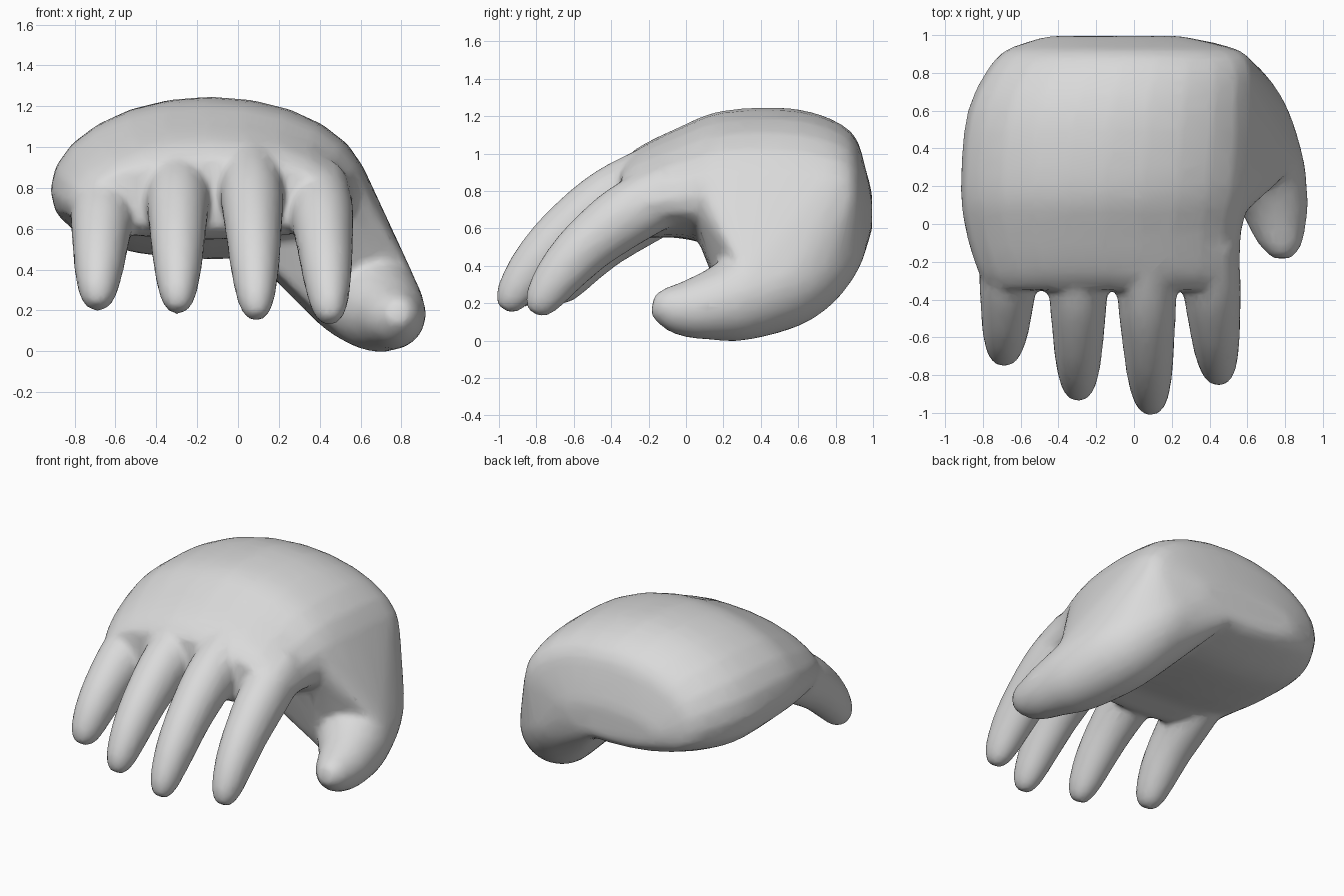
import bpy
import bmesh
import math
from mathutils import Vector

cube = bpy.data.objects.get("Cube")
if cube:
    bpy.data.objects.remove(cube, do_unlink=True)

SIDES = 24
ANGLES = [math.tau * i / SIDES for i in range(SIDES)]
bm = bmesh.new()


def refine(rows, steps=4):
    """Smoothly fill in extra rows between the given ones."""
    rows = [Vector(r) for r in rows]
    out = []
    for i in range(len(rows) - 1):
        a, b = rows[i], rows[i + 1]
        before, after = rows[max(i - 1, 0)], rows[min(i + 2, len(rows) - 1)]
        for k in range(steps):
            t = k / steps
            out.append(0.5 * (2 * a + (b - before) * t
                              + (2 * before - 5 * a + 4 * b - after) * t ** 2
                              + (3 * a - before - 3 * b + after) * t ** 3))
    return out + [rows[-1]]


def loft(rings):
    """Skin a row of point rings and close both ends."""
    loops = [[bm.verts.new(p) for p in ring] for ring in rings]
    for a, b in zip(loops, loops[1:]):
        for i in range(SIDES):
            j = (i + 1) % SIDES
            bm.faces.new((a[i], a[j], b[j], b[i]))
    bm.faces.new(loops[0][::-1])
    bm.faces.new(loops[-1])


def palm_ring(y, cx, half_width, z, up, down):
    """Domed oval above the middle, flatter and squarer below it."""
    ring = []
    for a in ANGLES:
        s = math.sin(a)
        h = s * up if s > 0 else -abs(s) ** 0.72 * down
        ring.append(Vector((cx + math.cos(a) * half_width, y, z + h)))
    return ring


def tube_rings(rows, depth=1.0):
    """Rings across a path of (x, y, z, radius), deeper or shallower if wanted."""
    points = [Vector(r[:3]) for r in rows]
    rings = []
    for i, p in enumerate(points):
        d = (points[min(i + 1, len(points) - 1)] - points[max(i - 1, 0)]).normalized()
        u = d.cross(Vector((0, 0, 1))).normalized()
        v = u.cross(d) * depth
        rings.append([p + (u * math.cos(a) + v * math.sin(a)) * rows[i][3] for a in ANGLES])
    return rings


def finger(base, tip):
    """Curled finger that tapers to a blunt tip."""
    base, tip = Vector(base), Vector(tip)
    span = tip - base
    bend = base + Vector((span.x * 0.6, span.y * 0.69, span.z * 0.35))
    rows = []
    for t, r in ((0, 0.15), (0.25, 0.155), (0.5, 0.138), (0.7, 0.122),
                 (0.86, 0.1), (0.95, 0.075), (1, 0.04)):
        p = base * (1 - t) ** 2 + bend * 2 * t * (1 - t) + tip * t * t
        rows.append((*p, r))
    loft(tube_rings(refine(rows), 1.1))


# Palm, from the wrist end to the knuckles
palm = [palm_ring(*r) for r in refine((
    (0.995, -0.1, 0.34, 0.69, 0.09, 0.11),
    (0.965, -0.09, 0.47, 0.71, 0.19, 0.17),
    (0.88, -0.06, 0.67, 0.75, 0.37, 0.25),
    (0.6, -0.12, 0.76, 0.78, 0.457, 0.33),
    (0.2, -0.15, 0.77, 0.79, 0.44, 0.29),
    (-0.05, -0.16, 0.73, 0.76, 0.375, 0.21),
    (-0.26, -0.135, 0.69, 0.73, 0.3, 0.18),
    (-0.35, -0.13, 0.63, 0.72, 0.22, 0.11),
))]
loft(palm)

# Four fingers
for base, tip in (
    ((-0.655, -0.08, 0.76), (-0.69, -0.705, 0.215)),
    ((-0.295, -0.1, 0.87), (-0.295, -0.895, 0.2)),
    ((0.06, -0.13, 0.9), (0.09, -0.97, 0.165)),
    ((0.395, -0.08, 0.8), (0.45, -0.81, 0.145)),
):
    finger(base, tip)

# Thumb, curling forward from the heel of the palm
thumb = tube_rings(refine((
    (0.28, 0.76, 0.62, 0.22), (0.42, 0.7, 0.49, 0.25), (0.56, 0.54, 0.335, 0.26),
    (0.68, 0.28, 0.225, 0.23), (0.74, 0.12, 0.185, 0.185), (0.765, -0.01, 0.17, 0.15),
    (0.78, -0.11, 0.18, 0.11), (0.78, -0.18, 0.19, 0.055),
)))
loft(thumb)

# Web of flesh that joins the thumb base to the near side of the palm
web = [bm.verts.new(p) for ring in palm[:19] for p in ring if p.x > 0]
web += [bm.verts.new(p) for ring in thumb[:13] for p in ring]
bmesh.ops.convex_hull(bm, input=web)
bmesh.ops.delete(bm, geom=[v for v in web if not v.link_faces], context='VERTS')

bmesh.ops.recalc_face_normals(bm, faces=bm.faces)
mesh = bpy.data.meshes.new("hand")
bm.to_mesh(mesh)
bm.free()
hand = bpy.data.objects.new("hand", mesh)
bpy.context.collection.objects.link(hand)

# Fuse the parts into one skin, soften the joints, then thin the mesh
remesh = hand.modifiers.new("fuse", 'REMESH')
remesh.mode = 'VOXEL'
remesh.voxel_size = 0.02
remesh.use_smooth_shade = True
soften = hand.modifiers.new("soften", 'SMOOTH')
soften.factor = 0.5
soften.iterations = 10
thin = hand.modifiers.new("thin", 'DECIMATE')
thin.ratio = 0.15

# Plain grey surface
grey = bpy.data.materials.new("light_grey")
grey.use_nodes = True
colour = (0.7, 0.7, 0.7, 1)
grey.diffuse_color = colour
grey.node_tree.nodes["Principled BSDF"].inputs["Base Color"].default_value = colour
mesh.materials.append(grey)
for f in mesh.polygons:
    f.use_smooth = True
